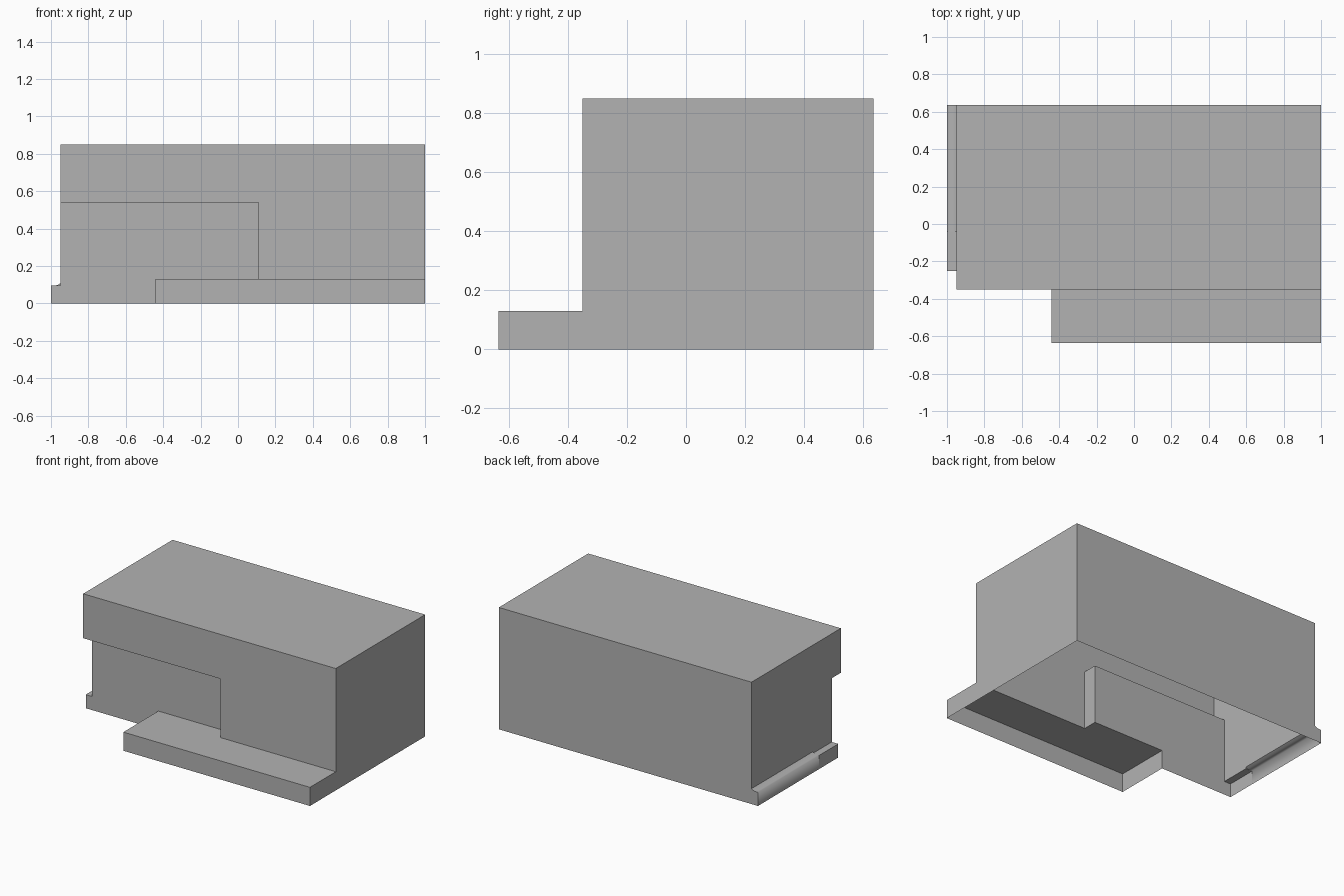
import bpy
import bmesh
from mathutils import Vector

cube = bpy.data.objects.get("Cube")
if cube:
    bpy.data.objects.remove(cube, do_unlink=True)

# Key planes of the shell
left, right, lip_x = 1.0, -0.95, -1.0
back, front, recess_y, step_y = 0.635, -0.35, -0.25, -0.635
top, recess_top, step_top = 0.85, 0.54, 0.13
recess_x, step_x = 0.11, -0.44
lip_top, cove_top, cove_y = 0.095, 0.107, -0.04

grey = bpy.data.materials.new("plain_grey")
grey.use_nodes = True
colour = (0.45, 0.45, 0.45, 1)
grey.diffuse_color = colour
grey.node_tree.nodes["Principled BSDF"].inputs["Base Color"].default_value = colour


def panel(bm, axis, level, outline, sign):
    """Flat sheet at axis = level; outline holds the other two coordinates."""
    verts = []
    for a, b in outline:
        co = [a, b]
        co.insert(axis, level)
        verts.append(bm.verts.new(co))
    face = bm.faces.new(verts)
    face.normal_update()
    if face.normal[axis] * sign < 0:
        face.normal_flip()


def rect(a, b, c, d):
    return [(a, c), (b, c), (b, d), (a, d)]


def finish(bm, name, smooth=False):
    bmesh.ops.remove_doubles(bm, verts=bm.verts, dist=0.0001)
    for face in bm.faces:
        face.smooth = smooth
    mesh = bpy.data.meshes.new(name)
    bm.to_mesh(mesh)
    bm.free()
    mesh.materials.append(grey)
    obj = bpy.data.objects.new(name, mesh)
    bpy.context.collection.objects.link(obj)
    return obj


X, Y, Z = 0, 1, 2

# Main housing: open underneath, with a front corner recess
bm = bmesh.new()
panel(bm, Z, top, rect(right, left, front, back), 1)
panel(bm, X, left, rect(front, back, 0, top), 1)
panel(bm, Y, back, rect(right, left, 0, top), 1)
panel(bm, X, right, [(back, cove_top), (back, top), (front, top), (front, recess_top),
                     (recess_y, recess_top), (recess_y, lip_top),
                     (cove_y, lip_top), (cove_y, cove_top)], -1)
panel(bm, Y, front, [(left, step_top), (left, top), (right, top), (right, recess_top),
                     (recess_x, recess_top), (recess_x, step_top)], -1)
finish(bm, "housing")

# Recess: back wall, side wall and ceiling
bm = bmesh.new()
panel(bm, Y, recess_y, [(recess_x, step_top), (recess_x, recess_top), (right, recess_top),
                        (right, 0), (step_x, 0), (step_x, step_top)], -1)
panel(bm, X, recess_x, rect(front, recess_y, step_top, recess_top), -1)
panel(bm, Z, recess_top, rect(right, recess_x, front, recess_y), -1)
finish(bm, "front_recess")

# Low step in front, hollow and open underneath
bm = bmesh.new()
panel(bm, Z, step_top, [(step_x, step_y), (left, step_y), (left, front),
                        (recess_x, front), (recess_x, recess_y), (step_x, recess_y)], 1)
panel(bm, Y, step_y, rect(step_x, left, 0, step_top), -1)
panel(bm, X, left, rect(step_y, front, 0, step_top), 1)
panel(bm, X, step_x, rect(step_y, recess_y, 0, step_top), -1)
finish(bm, "front_step")

# Flat part of the side lip with both end caps
bm = bmesh.new()
panel(bm, Z, lip_top, rect(lip_x, right, recess_y, cove_y), 1)
panel(bm, X, lip_x, rect(recess_y, cove_y, 0, lip_top), -1)
panel(bm, Y, recess_y, rect(lip_x, right, 0, lip_top), -1)
cove = [(right, cove_top), (-0.965, 0.098), (-0.98, lip_top), (lip_x, lip_top)]
panel(bm, Y, back, cove + [(lip_x, 0), (right, 0)], 1)
panel(bm, Y, cove_y, cove + [(right, lip_top)], -1)
finish(bm, "side_lip")

# Softly shaded coved part of the side lip, swept front to back
bm = bmesh.new()
profile = cove + [(lip_x, 0)]
rows = [[bm.verts.new((x, y, z)) for x, z in profile] for y in (cove_y, back)]
for i in range(len(profile) - 1):
    face = bm.faces.new((rows[0][i], rows[0][i + 1], rows[1][i + 1], rows[1][i]))
    face.normal_update()
    if face.normal.dot(Vector((-1, 0, 1))) < 0:
        face.normal_flip()
finish(bm, "coved_lip", smooth=True)
